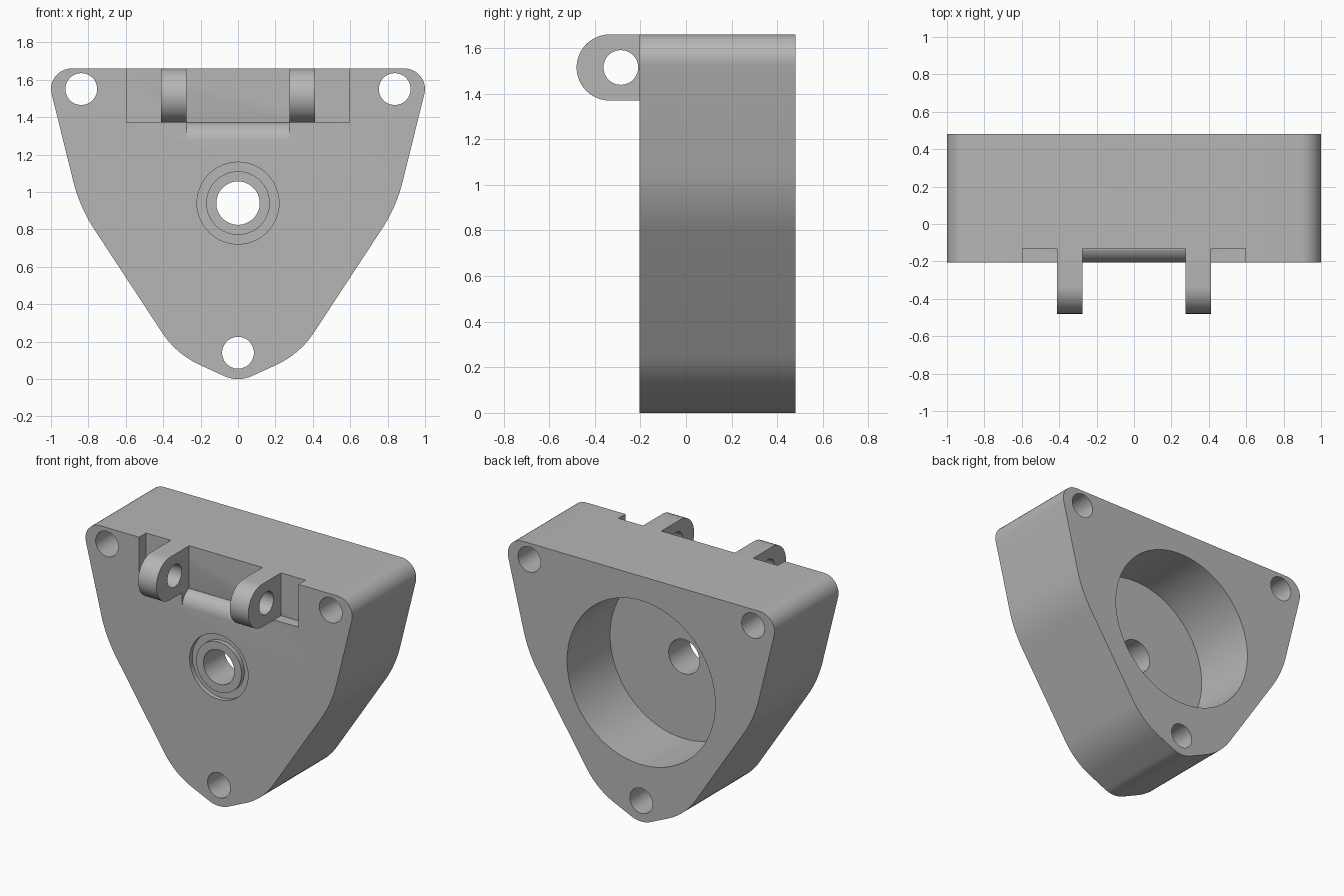
import bpy, bmesh
from math import sin, cos, pi, radians
from mathutils import Vector

cube = bpy.data.objects.get("Cube")
if cube:
    bpy.data.objects.remove(cube, do_unlink=True)

grey = bpy.data.materials.new("plain grey")
grey.use_nodes = True
grey.diffuse_color = (0.47, 0.47, 0.47, 1)
grey.node_tree.nodes["Principled BSDF"].inputs["Base Color"].default_value = (0.47, 0.47, 0.47, 1)

FRONT, BACK, POCKET = -0.205, 0.48, -0.13
TOP, LEDGE = 1.66, 1.37


def prism(name, pts, axis, lo, hi):
    """Extrude a profile along y (points are x, z) or along x (points are y, z)."""
    bm = bmesh.new()
    place = (lambda a, b, d: (a, d, b)) if axis == "y" else (lambda a, b, d: (d, a, b))
    base = bm.faces.new([bm.verts.new(place(a, b, lo)) for a, b in pts])
    ext = bmesh.ops.extrude_face_region(bm, geom=[base])["geom"]
    move = Vector(place(0, 0, hi - lo))
    bmesh.ops.translate(bm, vec=move, verts=[v for v in ext if isinstance(v, bmesh.types.BMVert)])
    bmesh.ops.recalc_face_normals(bm, faces=bm.faces)
    mesh = bpy.data.meshes.new(name)
    bm.to_mesh(mesh)
    bm.free()
    mesh.materials.append(grey)
    ob = bpy.data.objects.new(name, mesh)
    bpy.context.collection.objects.link(ob)
    return ob


def arc(cx, cy, r, a0, a1, n):
    return [(cx + r * cos(a0 + (a1 - a0) * i / n), cy + r * sin(a0 + (a1 - a0) * i / n))
            for i in range(n + 1)]


def circle(cx, cy, r, n=48):
    return arc(cx, cy, r, 0, 2 * pi, n)[:-1]


def rounded(corners, n=10):
    """Round each polygon corner (x, z, tangent length) with a true arc."""
    out = []
    for i, (x, z, t) in enumerate(corners):
        p = Vector((x, z))
        u = (Vector(corners[i - 1][:2]) - p).normalized()
        v = (Vector(corners[(i + 1) % len(corners)][:2]) - p).normalized()
        half = u.angle(v) / 2
        r = t * (sin(half) / cos(half))
        centre = p + (u + v).normalized() * (t / cos(half))
        a, b = p + u * t - centre, p + v * t - centre
        sweep = a.angle(b)
        for k in range(n + 1):
            f = k / n
            d = (a * sin((1 - f) * sweep) + b * sin(f * sweep)) / sin(sweep)
            out.append(tuple(centre + d.normalized() * r))
    return out


def activate(ob):
    bpy.ops.object.select_all(action="DESELECT")
    ob.select_set(True)
    bpy.context.view_layer.objects.active = ob


def cut(ob, cutter):
    mod = ob.modifiers.new("cut", "BOOLEAN")
    mod.operation, mod.solver, mod.object = "DIFFERENCE", "EXACT", cutter
    activate(ob)
    bpy.ops.object.modifier_apply(modifier=mod.name)
    bpy.data.objects.remove(cutter, do_unlink=True)


# Main housing: rounded triangular outline
side = [(1.03, TOP, 0.14), (0.847, 0.92, 0.14), (0.33, 0.132, 0.14)]
outline = side + [(0, -0.018, 0.08)] + [(-x, z, t) for x, z, t in reversed(side)]
body = prism("housing", rounded(outline), "y", FRONT, BACK)

# Screw holes in the three corners
for x, z in ((-0.838, 1.55), (0.838, 1.55), (0, 0.14)):
    cut(body, prism("screw_cutter", circle(x, z, 0.085), "y", -1, 1))

# Large rear bore, shaft hole and front ring groove
cz = 0.94
cut(body, prism("bore_cutter", circle(0, cz, 0.555, 96), "y", 0.02, 1))
cut(body, prism("shaft_cutter", circle(0, cz, 0.116), "y", -1, 1))
groove = prism("groove_cutter", circle(0, cz, 0.219, 64), "y", -0.3, FRONT + 0.03)
cut(groove, prism("groove_core", circle(0, cz, 0.17, 64), "y", -1, 1))
cut(body, groove)

# Hinge pocket with a rounded lower lip between the lugs
box = [(-0.3, LEDGE), (POCKET, LEDGE), (POCKET, 1.8), (-0.3, 1.8)]
cut(body, prism("pocket_cutter", box, "x", -0.597, 0.597))
lip = arc(FRONT + 0.1, 1.275, 0.1, pi, radians(104), 10)
lip += [(-0.15, 1.45), (-0.3, 1.45), (-0.3, 1.275)]
cut(body, prism("lip_cutter", lip, "x", -0.275, 0.275))

# Hinge lugs with pin holes
mid = (TOP + LEDGE) / 2
r = (TOP - LEDGE) / 2
profile = [(POCKET, TOP)] + arc(-0.48 + r, mid, r, pi / 2, 3 * pi / 2, 24) + [(POCKET, LEDGE)]
parts = [body]
for name, lo in (("left_hinge_lug", 0.275), ("right_hinge_lug", -0.413)):
    lug = prism(name, profile, "x", lo, lo + 0.138)
    cut(lug, prism("pin_cutter", circle(-0.286, mid, 0.076), "x", -1, 1))
    parts.append(lug)

# Smooth curved walls, keep crisp edges
for ob in parts:
    activate(ob)
    bpy.ops.object.shade_smooth_by_angle(angle=radians(30))
